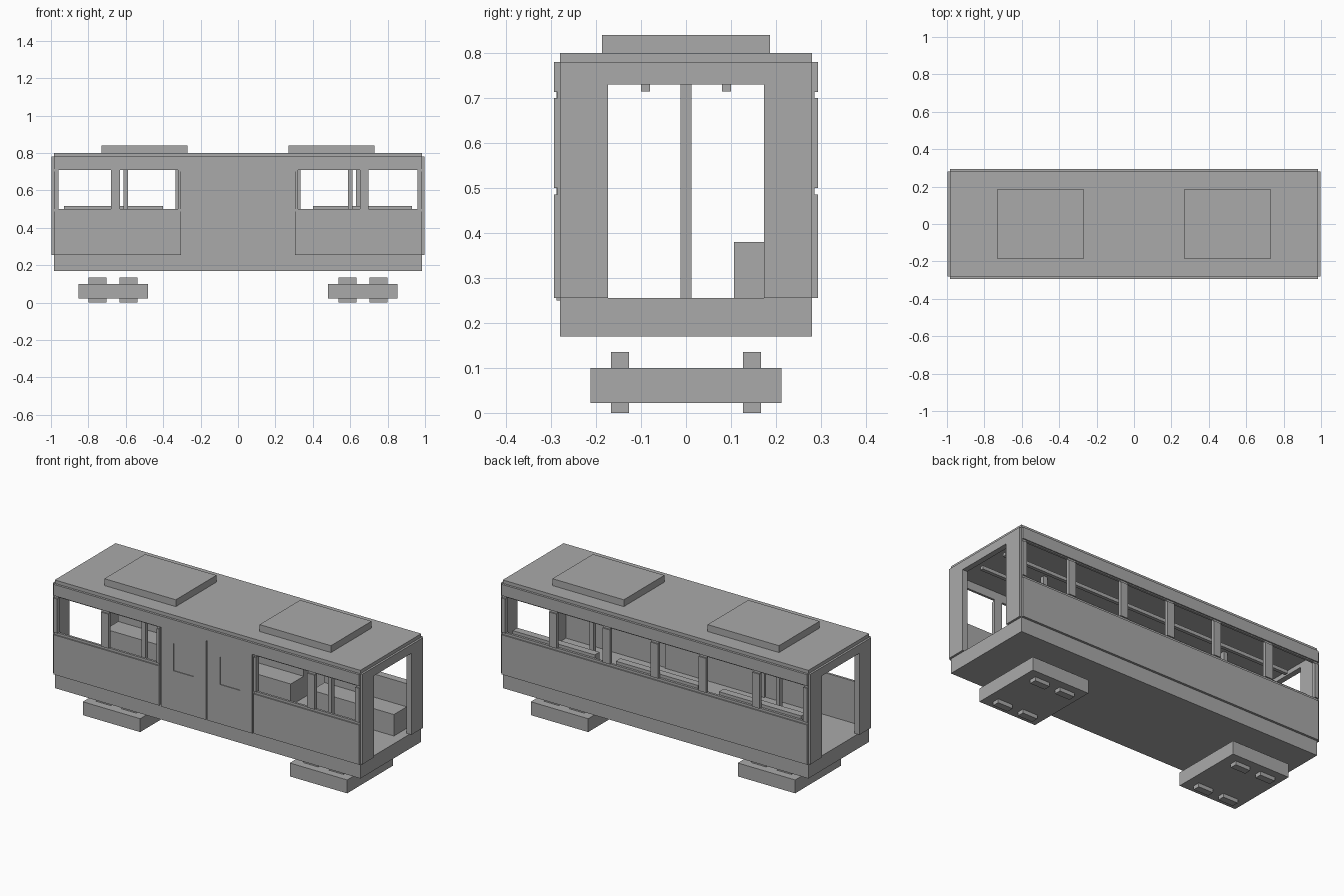
import bpy
import bmesh
from mathutils import Matrix, Vector

cube = bpy.data.objects.get("Cube")
if cube:
    bpy.data.objects.remove(cube, do_unlink=True)

# Single painted-metal colour
grey = bpy.data.materials.new("plain_grey")
grey.use_nodes = True
grey.diffuse_color = (0.4, 0.4, 0.4, 1)
grey.node_tree.nodes["Principled BSDF"].inputs["Base Color"].default_value = grey.diffuse_color


def boxes(name, *spans):
    """One object made of boxes, each given as (x0, x1), (y0, y1), (z0, z1)."""
    bm = bmesh.new()
    for span in spans:
        low = Vector([min(s) for s in span])
        high = Vector([max(s) for s in span])
        place = Matrix.Translation((low + high) / 2) @ Matrix.Diagonal((*(high - low), 1))
        bmesh.ops.create_cube(bm, size=1, matrix=place)
    mesh = bpy.data.meshes.new(name)
    bm.to_mesh(mesh)
    bm.free()
    mesh.materials.append(grey)
    obj = bpy.data.objects.new(name, mesh)
    bpy.context.collection.objects.link(obj)
    return obj


def around(centre, half):
    return (centre - half, centre + half)


# Main levels and extents
FLOOR, SILL, HEAD, EAVE, ROOF = 0.255, 0.50, 0.70, 0.78, 0.80
LENGTH, HALF_WIDTH, OUTER, INNER = 0.985, 0.28, 0.293, 0.273
GROOVE, RECESS = 0.014, 0.286
full = (-LENGTH, LENGTH)
sides = ((-1, "right"), (1, "left"))

# Floor and roof slabs
boxes("floor", (full, (-HALF_WIDTH, HALF_WIDTH), (0.17, FLOOR)))
boxes("roof", (full, (-HALF_WIDTH, HALF_WIDTH), (0.755, ROOF)))


def side_wall(name, side, stretches, posts):
    """Panels, grooves and window posts of one long wall."""
    skin = (side * INNER, side * OUTER)
    sunk = (side * INNER, side * RECESS)
    parts = [(full, skin, (HEAD + GROOVE, EAVE)), (full, sunk, (HEAD + 0.008, HEAD + GROOVE))]
    for run in stretches:
        parts += [(run, skin, (FLOOR, SILL - GROOVE)), (run, sunk, (SILL - GROOVE, SILL))]
    for post in posts:
        parts += [(post, skin, (SILL, HEAD)), (post, sunk, (HEAD, HEAD + GROOVE))]
    boxes(name, *parts)


corners = [(-LENGTH, -0.96), (0.96, LENGTH)]
side_wall("back_wall", 1, [full], corners + [around(x, 0.024) for x in (-0.655, -0.31, 0, 0.31, 0.655)])
side_wall("front_wall", -1, [(-LENGTH, -0.305), (0.305, LENGTH)],
          corners + [around(-0.655, 0.024), around(0.675, 0.024), (-0.32, -0.305), (0.305, 0.32)])

# Front sliding doors with a thin backing behind their gaps
boxes("door_backing", ((-0.32, 0.32), (-0.28, -0.265), (FLOOR, 0.72)))
for side, label in sides:
    leaf = boxes(label + "_door", ((side * 0.006, side * 0.293), (-0.288, -0.27), (0.25, 0.714)))
    cutter = boxes(label + "_door_panel_cutter",
                   (around(side * 0.15, 0.065), (-0.3, -0.284), (0.48, 0.64)))
    cutter.hide_render = True
    cutter.hide_viewport = True
    cutter.display_type = 'WIRE'
    cut = leaf.modifiers.new("panel_recess", 'BOOLEAN')
    cut.operation = 'DIFFERENCE'
    cut.object = cutter
    cut.solver = 'EXACT'

# Open end frames
for side, label in sides:
    depth = (side * 0.965, side * 0.997)
    boxes(label + "_end_frame",
          (depth, (-HALF_WIDTH, -0.173), (FLOOR, EAVE)),
          (depth, (0.173, HALF_WIDTH), (FLOOR, EAVE)),
          (depth, (-0.173, 0.173), (0.73, EAVE)))

# Benches along the back wall
for label, run in (("right", (-0.93, -0.40)), ("middle", (-0.265, 0.265)), ("left", (0.40, 0.93))):
    boxes(label + "_bench",
          (run, (0.107, 0.225), (FLOOR, 0.38)),
          (run, (0.225, 0.268), (FLOOR, 0.515)))

# Grab poles and ceiling rails
for side, label in sides:
    boxes(label + "_grab_pole", (around(side * 0.60, 0.012), around(0, 0.012), (FLOOR, 0.757)))
    boxes(label + "_ceiling_rail", ((-0.94, 0.94), around(side * 0.09, 0.01), (0.715, 0.735)))

# Roof units, bogies and wheels
for side, label in sides:
    boxes(label + "_roof_unit", (around(side * 0.50, 0.23), around(0, 0.187), (ROOF, 0.84)))
    boxes(label + "_bogie", (around(side * 0.667, 0.185), around(0, 0.212), (0.022, 0.10)))
    boxes(label + "_wheels", *[
        (around(side * x, 0.048), around(y, 0.02), (0, 0.135))
        for x in (0.586, 0.75) for y in (-0.147, 0.147)])
